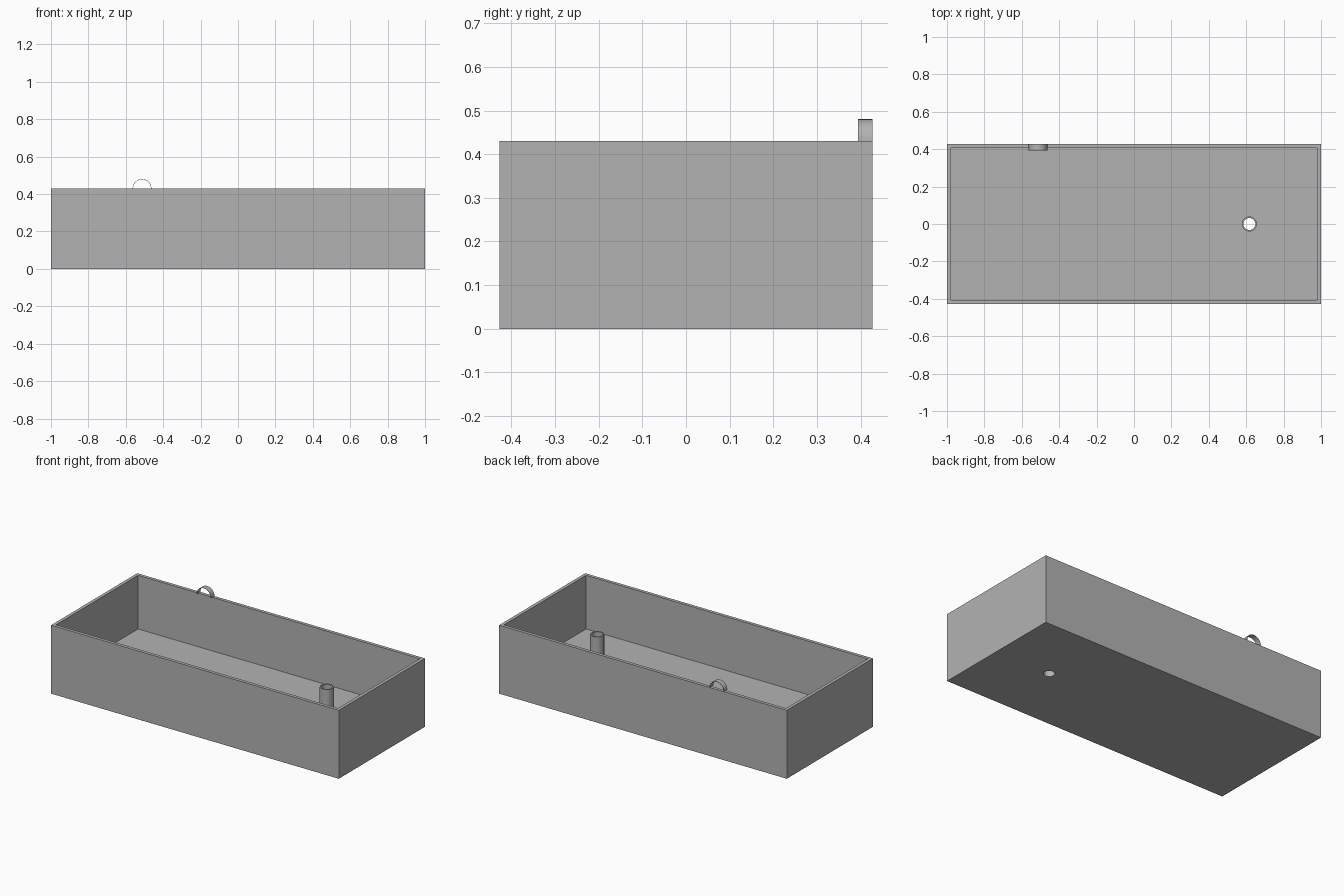
import bpy, bmesh, math
from mathutils import Matrix, Vector

old = bpy.data.objects.get("Cube")
if old:
    bpy.data.objects.remove(old, do_unlink=True)

LENGTH, DEPTH, HEIGHT = 2.0, 0.855, 0.43
WALL, FLOOR = 0.029, 0.093
PIPE_X, PIPE_TOP, PIPE_R, BORE_R = 0.617, 0.313, 0.04, 0.032
SEGMENTS = 48

grey = bpy.data.materials.new("plain grey")
grey.use_nodes = True
colour = (0.45, 0.45, 0.45, 1)
grey.diffuse_color = colour
grey.node_tree.nodes["Principled BSDF"].inputs["Base Color"].default_value = colour


def finish(name, bm, smooth=False):
    bmesh.ops.recalc_face_normals(bm, faces=bm.faces)
    mesh = bpy.data.meshes.new(name)
    bm.to_mesh(mesh)
    bm.free()
    mesh.materials.append(grey)
    obj = bpy.data.objects.new(name, mesh)
    bpy.context.collection.objects.link(obj)
    if smooth:
        bpy.ops.object.select_all(action='DESELECT')
        obj.select_set(True)
        bpy.context.view_layer.objects.active = obj
        bpy.ops.object.shade_smooth_by_angle(angle=math.radians(35))
    return obj


# Open tray: a block with its top inset and pushed down to the floor
bm = bmesh.new()
bmesh.ops.create_cube(bm, size=1, matrix=Matrix.Translation((0, 0, HEIGHT / 2))
                      @ Matrix.Diagonal((LENGTH, DEPTH, HEIGHT, 1)))
top = max(bm.faces, key=lambda f: f.calc_center_median().z)
bmesh.ops.inset_region(bm, faces=[top], thickness=WALL)
pushed = bmesh.ops.extrude_discrete_faces(bm, faces=[top])["faces"][0]
bmesh.ops.translate(bm, verts=pushed.verts, vec=(0, 0, FLOOR - HEIGHT))
tray = finish("tray", bm)

# Drain hole through the floor
bm = bmesh.new()
bmesh.ops.create_cone(bm, cap_ends=True, segments=SEGMENTS, radius1=BORE_R, radius2=BORE_R,
                      depth=0.4, matrix=Matrix.Translation((PIPE_X, 0, 0)))
cutter = finish("drain_cutter", bm)
hole = tray.modifiers.new("drain hole", 'BOOLEAN')
hole.operation = 'DIFFERENCE'
hole.solver = 'EXACT'
hole.object = cutter
bpy.context.view_layer.objects.active = tray
bpy.ops.object.modifier_apply(modifier=hole.name)
bpy.data.objects.remove(cutter, do_unlink=True)

# Overflow pipe: wall profile spun around its upright axis
bm = bmesh.new()
profile = [(BORE_R, FLOOR), (BORE_R, PIPE_TOP), (PIPE_R, PIPE_TOP), (PIPE_R, FLOOR)]
verts = [bm.verts.new((PIPE_X + r, 0, z)) for r, z in profile]
edges = [bm.edges.new(pair) for pair in zip(verts, verts[1:])]
bmesh.ops.spin(bm, geom=verts + edges, cent=(PIPE_X, 0, 0), axis=(0, 0, 1),
               angle=math.tau, steps=SEGMENTS, use_duplicate=False)
bmesh.ops.remove_doubles(bm, verts=bm.verts, dist=0.0005)
finish("overflow_pipe", bm, smooth=True)

# Thin half-round hose loop standing on the back rim
bm = bmesh.new()
back = DEPTH / 2
centre = Vector((-0.513, 0, HEIGHT))
outer, inner, width = 0.05, 0.048, 0.034
corners = [(outer, back), (outer, back - width), (inner, back - width), (inner, back)]
verts = [bm.verts.new(centre + Vector((r, y, 0))) for r, y in corners]
edges = [bm.edges.new((verts[i], verts[(i + 1) % 4])) for i in range(4)]
bmesh.ops.spin(bm, geom=verts + edges, cent=centre, axis=(0, -1, 0),
               angle=math.pi, steps=SEGMENTS // 2, use_duplicate=False)
finish("hose_loop", bm, smooth=True)
